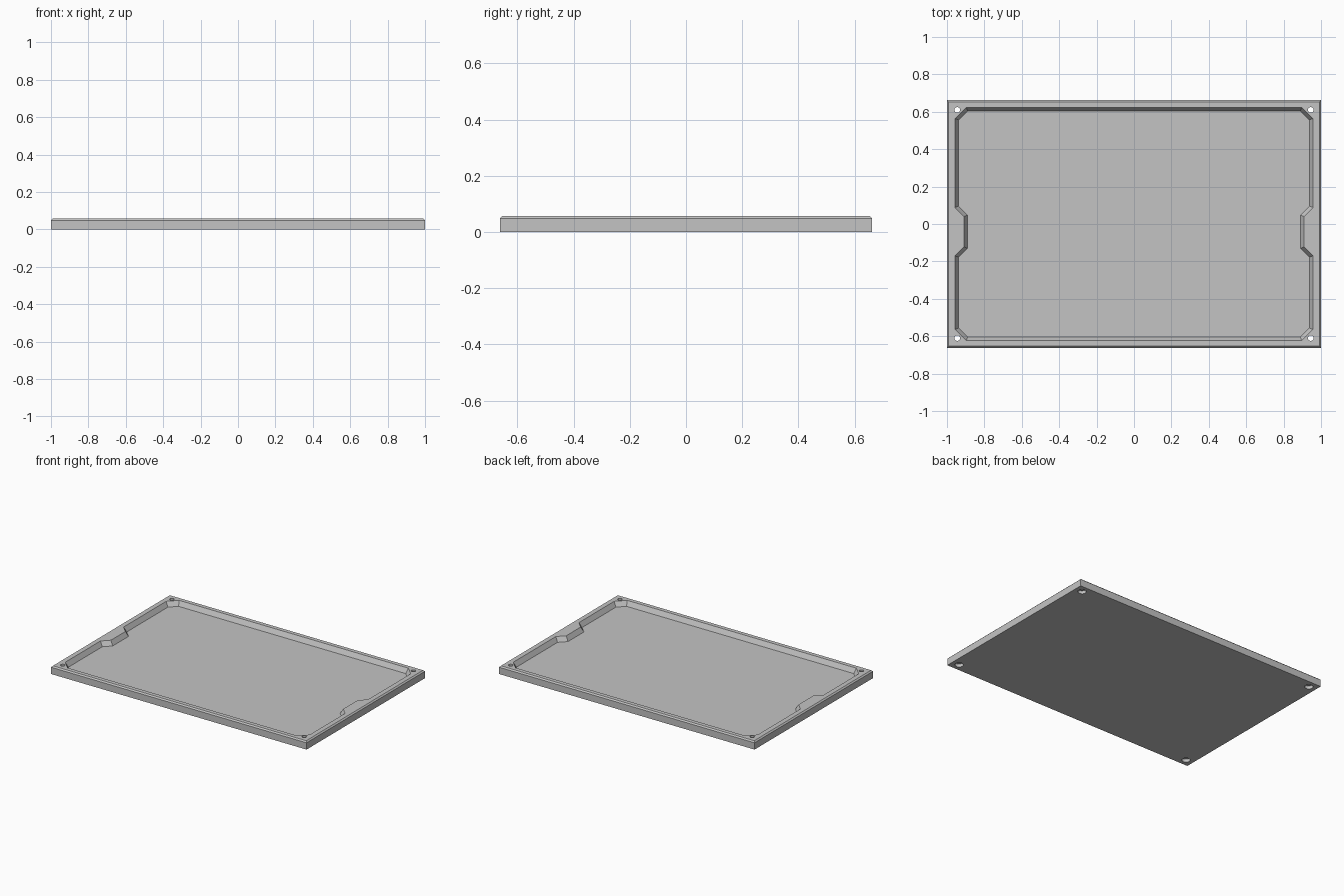
import bpy, bmesh

cube = bpy.data.objects.get("Cube")
if cube:
    bpy.data.objects.remove(cube, do_unlink=True)

grey = bpy.data.materials.new("plain grey")
grey.use_nodes = True
colour = (0.55, 0.55, 0.55, 1)
grey.diffuse_color = colour
grey.node_tree.nodes["Principled BSDF"].inputs["Base Color"].default_value = colour

HALF_X, HALF_Y, HEIGHT = 1.0, 0.662, 0.057
CHAMFER, FLOOR, SLOPE = 0.009, 0.024, 0.019


def loft(name, rings):
    """Closed solid through stacked outlines, each given as (points, z)."""
    bm = bmesh.new()
    loops = [[bm.verts.new((x, y, z)) for x, y in pts] for pts, z in rings]
    for low, high in zip(loops, loops[1:]):
        for i in range(len(low)):
            j = (i + 1) % len(low)
            bm.faces.new((low[i], low[j], high[j], high[i]))
    bm.faces.new(loops[0][::-1])
    bm.faces.new(loops[-1])
    bmesh.ops.recalc_face_normals(bm, faces=bm.faces)
    mesh = bpy.data.meshes.new(name)
    bm.to_mesh(mesh)
    bm.free()
    mesh.materials.append(grey)
    obj = bpy.data.objects.new(name, mesh)
    bpy.context.collection.objects.link(obj)
    return obj


def rectangle(inset):
    x, y = HALF_X - inset, HALF_Y - inset
    return [(-x, -y), (x, -y), (x, y), (-x, y)]


def recess_outline(inset):
    """Cut-corner outline with a bump in each short side, moved inward."""
    k = 0.414 * inset
    wall, bump, end = 0.957 - inset, 0.909 - inset, 0.624 - inset
    right = [(0.897 - k, -end), (wall, -0.564 + k),
             (wall, -0.17 - k), (bump, -0.122 - k),
             (bump, 0.04 + k), (wall, 0.088 + k),
             (wall, 0.564 - k), (0.897 - k, end)]
    return right + [(-x, y) for x, y in reversed(right)]


def cut(target, cutter):
    mod = target.modifiers.new(cutter.name, "BOOLEAN")
    mod.operation = "DIFFERENCE"
    mod.solver = "EXACT"
    mod.object = cutter
    cutter.hide_render = True
    cutter.hide_set(True)


def cylinder_cutter(name, x, y, radius, low, high):
    bpy.ops.mesh.primitive_cylinder_add(vertices=32, radius=radius, depth=high - low,
                                        location=(x, y, (low + high) / 2))
    obj = bpy.context.object
    obj.name = name
    obj.data.materials.append(grey)
    return obj


# Plate with a chamfered top edge
tray = loft("tray", [(rectangle(0), 0), (rectangle(0), HEIGHT - CHAMFER),
                     (rectangle(CHAMFER), HEIGHT)])

# Shallow recess with sloping walls
cutters = [loft("recess_cutter", [(recess_outline(SLOPE), FLOOR),
                                  (recess_outline(0), HEIGHT),
                                  (recess_outline(0), HEIGHT + 0.05)])]

# Screw holes, wider underneath
for sx, side in ((-1, "right"), (1, "left")):
    for sy, end in ((-1, "front"), (1, "back")):
        x, y = sx * 0.945, sy * 0.61
        cutters.append(cylinder_cutter(f"{end}_{side}_hole_cutter", x, y, 0.015, -0.05, 0.1))
        cutters.append(cylinder_cutter(f"{end}_{side}_bore_cutter", x, y, 0.027, -0.05, 0.022))

for cutter in cutters:
    cut(tray, cutter)

# Apply the cuts, then remove the helpers
bpy.context.view_layer.update()
depsgraph = bpy.context.evaluated_depsgraph_get()
finished = bpy.data.meshes.new_from_object(tray.evaluated_get(depsgraph))
tray.modifiers.clear()
tray.data = finished
for cutter in cutters:
    bpy.data.objects.remove(cutter, do_unlink=True)

# Keep one material and crisp edges
tray.data.materials.clear()
tray.data.materials.append(grey)
for face in tray.data.polygons:
    face.material_index = 0
bpy.ops.object.select_all(action="DESELECT")
tray.select_set(True)
bpy.context.view_layer.objects.active = tray
bpy.ops.object.shade_smooth_by_angle()
